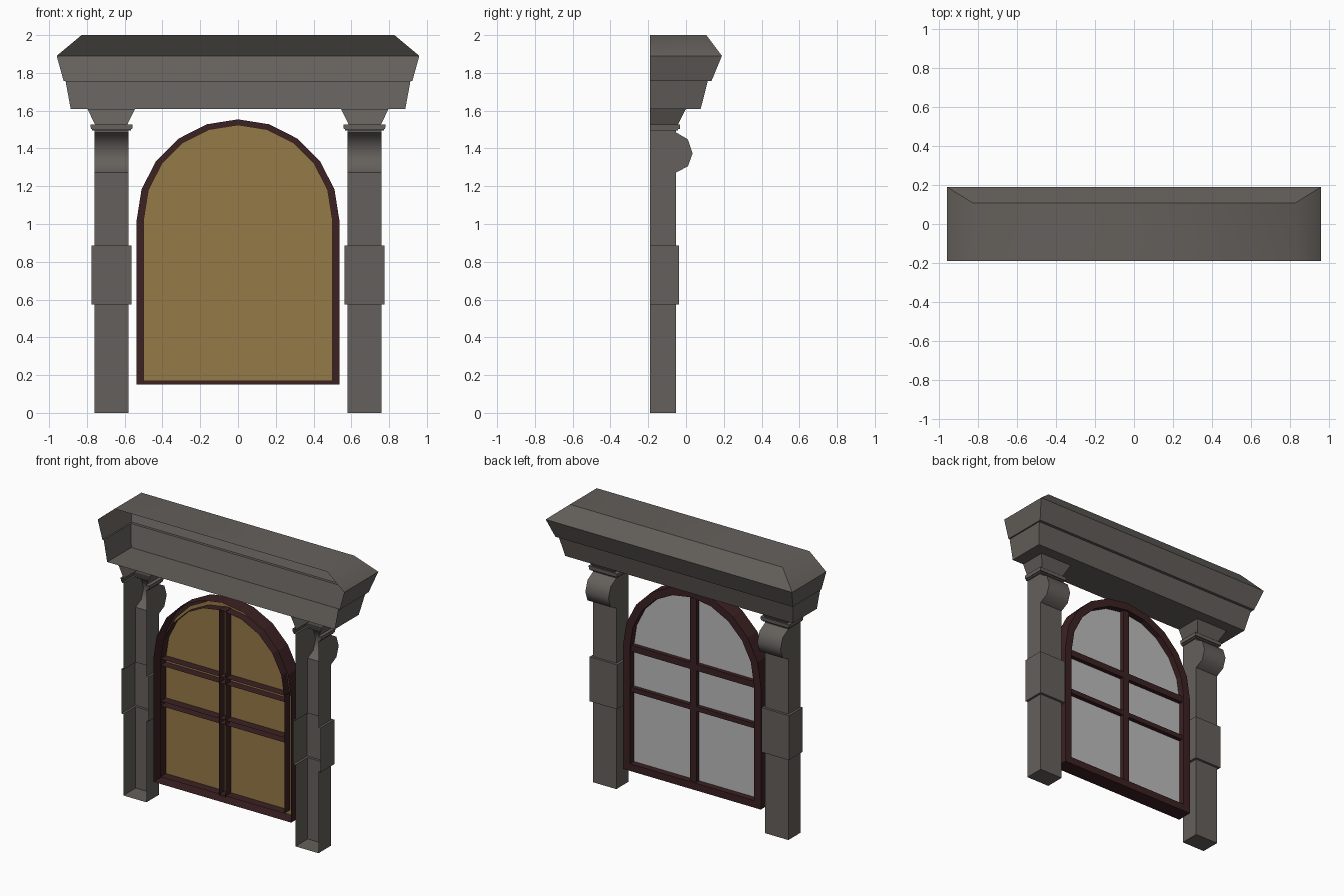
import bpy, math

if "Cube" in bpy.data.objects:
    bpy.data.objects.remove(bpy.data.objects["Cube"])

FRONT = -0.19  # open wall side of the stonework


def material(name, rgb):
    m = bpy.data.materials.new(name)
    m.diffuse_color = (*rgb, 1)
    m.use_nodes = True
    m.node_tree.nodes["Principled BSDF"].inputs["Base Color"].default_value = m.diffuse_color
    return m


STONE = material("grey_stone", (0.128, 0.117, 0.106))
WOOD = material("dark_red_wood", (0.045, 0.015, 0.016))
GOLD = material("amber_blind", (0.300, 0.193, 0.063))
GLASS = material("pale_glass", (0.50, 0.50, 0.50))


def make(name, verts, faces, mat, smooth=None):
    me = bpy.data.meshes.new(name)
    me.from_pydata(verts, [], faces)
    me.materials.append(mat)
    ob = bpy.data.objects.new(name, me)
    bpy.context.collection.objects.link(ob)
    if smooth:
        bpy.ops.object.select_all(action='DESELECT')
        ob.select_set(True)
        bpy.context.view_layer.objects.active = ob
        bpy.ops.object.shade_smooth_by_angle(angle=math.radians(smooth))
    return ob


def open_loft(name, sections, top_cap):
    """Stack of U-shaped sections (x0, x1, y_back, z), open towards the wall."""
    verts, faces = [], []
    for x0, x1, yb, z in sections:
        verts += [(x0, FRONT, z), (x0, yb, z), (x1, yb, z), (x1, FRONT, z)]
    for s in range(len(sections) - 1):
        a, b = s * 4, s * 4 + 4
        faces += [(a + i + 1, a + i, b + i, b + i + 1) for i in range(3)]
    faces.append((0, 1, 2, 3))
    if top_cap:
        n = len(verts)
        faces.append((n - 1, n - 2, n - 3, n - 4))
    return make(name, verts, faces, STONE, 45)


def shell(name, loops, mat, cap=False):
    """Join matching outlines (points, y) in turn; optionally close the last."""
    n = len(loops[0][0])
    verts = [(x, y, z) for pts, y in loops for x, z in pts]
    faces = []
    for k in range(len(loops) - 1):
        a, b = k * n, k * n + n
        faces += [(a + i, b + i, b + (i + 1) % n, a + (i + 1) % n) for i in range(n)]
    if cap:
        faces.append(tuple(reversed(range(len(verts) - n, len(verts)))))
    return make(name, verts, faces, mat)


def arch(r, z0, zc=1.017, segs=10):
    pts = [(-r, z0), (r, z0)]
    for i in range(segs + 1):
        t = math.pi * i / segs
        pts.append((r * math.cos(t), zc + r * math.sin(t)))
    return pts


# pillar: shaft, block, scroll bulge, neck band and flared capital
a, b, yb = 0.58, 0.76, -0.053
pillar = open_loft("pillar", [
    (a, b, yb, 0), (a, b, yb, 0.573),
    (0.563, 0.776, -0.036, 0.573), (0.563, 0.776, -0.036, 0.886),
    (a, b, yb, 0.886), (a, b, yb, 1.273),
    (a, b, 0.01, 1.305), (a, b, 0.035, 1.374), (a, b, 0.01, 1.448),
    (a, b, yb, 1.485), (a, b, yb, 1.494),
    (0.567, 0.772, -0.042, 1.494), (0.567, 0.772, -0.042, 1.503),
    (0.560, 0.779, -0.033, 1.503), (0.558, 0.781, -0.032, 1.528),
    (0.585, 0.758, -0.042, 1.528), (0.545, 0.797, 0.0, 1.61)], False)
pillar.modifiers.new("other_side", 'MIRROR').use_axis[0] = True

# cornice: two stepped mouldings and a hipped top
open_loft("cornice", [(-w, w, y, z) for w, y, z in [
    (0.886, 0.078, 1.61), (0.913, 0.115, 1.757), (0.923, 0.135, 1.757),
    (0.96, 0.19, 1.89), (0.828, 0.108, 2.0)]], True)

# arched window frame, hollow towards the wall
outer, inner = arch(0.537, 0.15), arch(0.483, 0.20)
shell("window_frame", [(outer, -0.175), (outer, -0.065),
                       (inner, -0.065), (inner, -0.175)], WOOD)

# glazing bars, hollow towards the wall
for name, x0, x1, z0, z1 in [("vertical_bar", -0.025, 0.025, 0.19, 1.50),
                             ("upper_bar", -0.483, 0.483, 0.985, 1.03),
                             ("lower_bar", -0.483, 0.483, 0.70, 0.733)]:
    rect = [(x0, z0), (x1, z0), (x1, z1), (x0, z1)]
    shell(name, [(rect, -0.175), (rect, -0.08)], WOOD, True)

# window panes: amber inside, pale outside
pane = arch(0.50, 0.168, 1.025)
order = tuple(range(len(pane)))
make("inner_pane", [(x, -0.113, z) for x, z in pane], [order], GOLD)
make("outer_pane", [(x, -0.109, z) for x, z in pane], [order[::-1]], GLASS)
